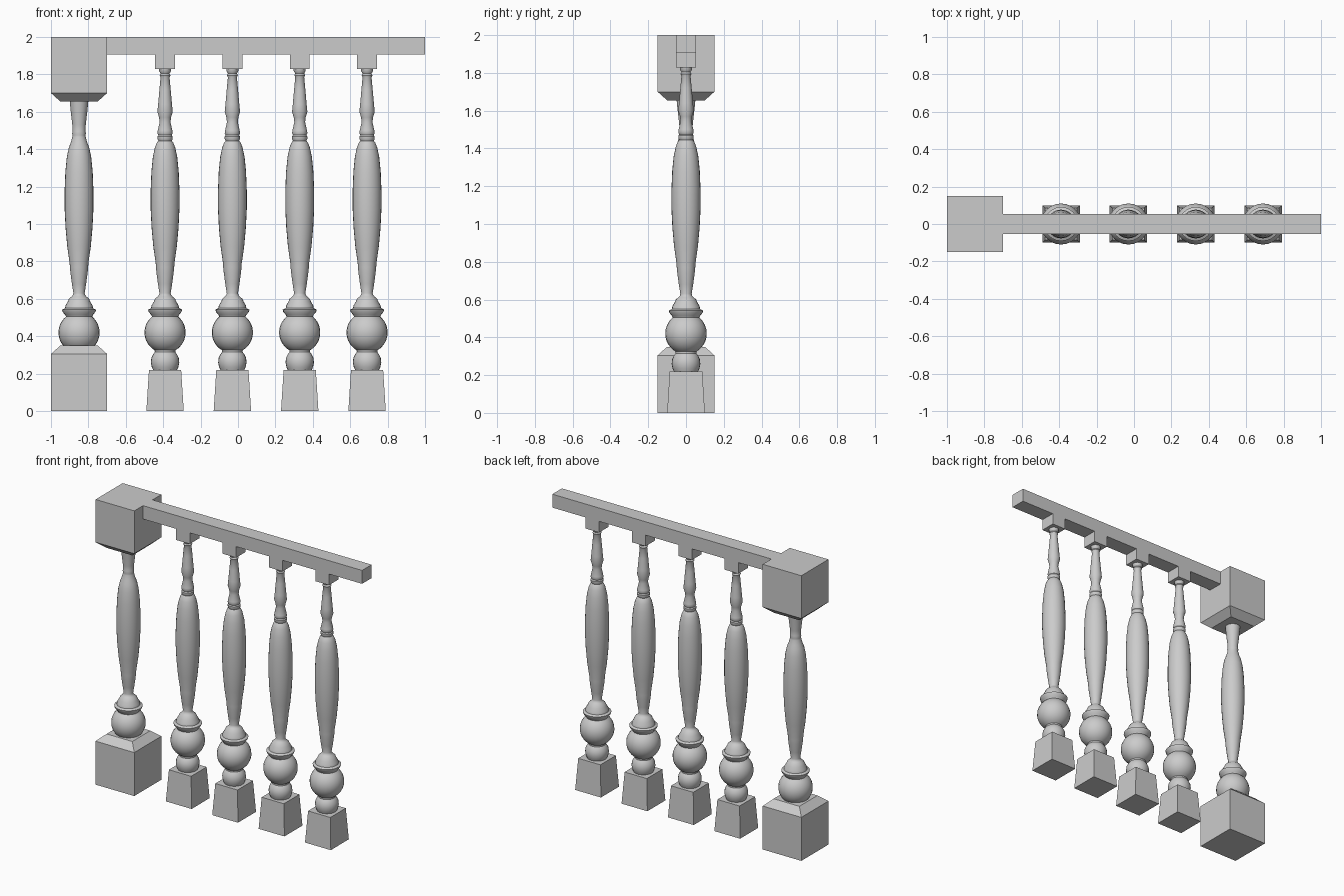
import bpy, bmesh, math

if "Cube" in bpy.data.objects:
    bpy.data.objects.remove(bpy.data.objects["Cube"])

grey = bpy.data.materials.new("plain_grey")
grey.diffuse_color = (0.6, 0.6, 0.6, 1)
grey.use_nodes = True
grey.node_tree.nodes["Principled BSDF"].inputs["Base Color"].default_value = grey.diffuse_color


def finish(bm, name, smooth=False):
    bmesh.ops.recalc_face_normals(bm, faces=bm.faces[:])
    mesh = bpy.data.meshes.new(name)
    bm.to_mesh(mesh)
    bm.free()
    mesh.materials.append(grey)
    ob = bpy.data.objects.new(name, mesh)
    bpy.context.collection.objects.link(ob)
    if smooth:
        bpy.ops.object.select_all(action='DESELECT')
        ob.select_set(True)
        bpy.context.view_layer.objects.active = ob
        bpy.ops.object.shade_smooth_by_angle(angle=math.radians(35))
    return ob


def square_post(name, x, levels):
    """Square section lofted through (half_width, z) levels."""
    bm = bmesh.new()
    rings = [[bm.verts.new((x + sx * h, sy * h, z))
              for sx, sy in ((-1, -1), (1, -1), (1, 1), (-1, 1))] for h, z in levels]
    for a, b in zip(rings, rings[1:]):
        for i in range(4):
            j = (i + 1) % 4
            bm.faces.new((a[i], a[j], b[j], b[i]))
    bm.faces.new(rings[0])
    bm.faces.new(rings[-1])
    return finish(bm, name)


def turned(name, x, profile, sides=24):
    """Lathe a list of (radius, z) points."""
    bm = bmesh.new()
    rings = [[bm.verts.new((x + r * math.cos(2 * math.pi * i / sides),
                            r * math.sin(2 * math.pi * i / sides), z))
              for i in range(sides)] for r, z in profile]
    for a, b in zip(rings, rings[1:]):
        for i in range(sides):
            j = (i + 1) % sides
            bm.faces.new((a[i], a[j], b[j], b[i]))
    bm.faces.new(rings[0])
    bm.faces.new(rings[-1])
    return finish(bm, name, True)


def arc(r, zc, z0, z1, n):
    """Points on a circle of radius r about height zc, from z0 to z1."""
    a0, a1 = math.asin((z0 - zc) / r), math.asin((z1 - zc) / r)
    return [(r * math.cos(a0 + (a1 - a0) * i / n), zc + r * math.sin(a0 + (a1 - a0) * i / n))
            for i in range(n + 1)]


# Shared turning profile: ball, collar, vase
foot_bulge = [(0.062, 0.215), (0.071, 0.235), (0.076, 0.26), (0.073, 0.285),
              (0.063, 0.305), (0.055, 0.315)]
ball = arc(0.11, 0.42, 0.325, 0.505, 12)
collar = [(0.075, 0.515), (0.088, 0.53), (0.091, 0.542), (0.075, 0.55), (0.072, 0.565),
          (0.06, 0.585), (0.054, 0.6), (0.04, 0.612), (0.033, 0.62)]
vase = [(0.03, 0.63), (0.038, 0.68), (0.046, 0.74), (0.049, 0.77), (0.05, 0.79),
        (0.063, 0.88), (0.072, 0.98), (0.077, 1.08), (0.077, 1.18), (0.073, 1.28),
        (0.065, 1.36), (0.054, 1.41), (0.044, 1.435)]
baluster_neck = [(0.036, 1.445), (0.041, 1.455), (0.041, 1.468), (0.036, 1.475),
                 (0.041, 1.485), (0.039, 1.5), (0.029, 1.545), (0.032, 1.57),
                 (0.041, 1.6), (0.037, 1.64), (0.03, 1.72), (0.024, 1.785),
                 (0.029, 1.795), (0.024, 1.805), (0.032, 1.818), (0.032, 1.835)]
newel_neck = [(0.036, 1.465), (0.034, 1.475), (0.037, 1.485), (0.034, 1.495),
              (0.036, 1.53), (0.044, 1.6), (0.05, 1.66)]

# Newel post
square_post("newel_base", -0.85, [(0.15, 0), (0.15, 0.305), (0.1, 0.35)])
turned("newel_shaft", -0.85, ball + collar + vase + newel_neck)
square_post("newel_cap", -0.85, [(0.1, 1.655), (0.15, 1.7), (0.15, 2)])

# Balusters
for k in range(4):
    x = -0.39 + 0.36 * k
    square_post(f"baluster_base_{k + 1}", x, [(0.1, 0), (0.086, 0.22)])
    turned(f"baluster_shaft_{k + 1}", x, foot_bulge + ball + collar + vase + baluster_neck)
    square_post(f"baluster_cap_{k + 1}", x, [(0.053, 1.828), (0.053, 1.91)])

# Handrail
bm = bmesh.new()
bmesh.ops.create_cube(bm, size=1)
for v in bm.verts:
    v.co = (1.0 if v.co.x > 0 else -0.72, v.co.y * 0.106, 2.0 if v.co.z > 0 else 1.906)
finish(bm, "handrail")
